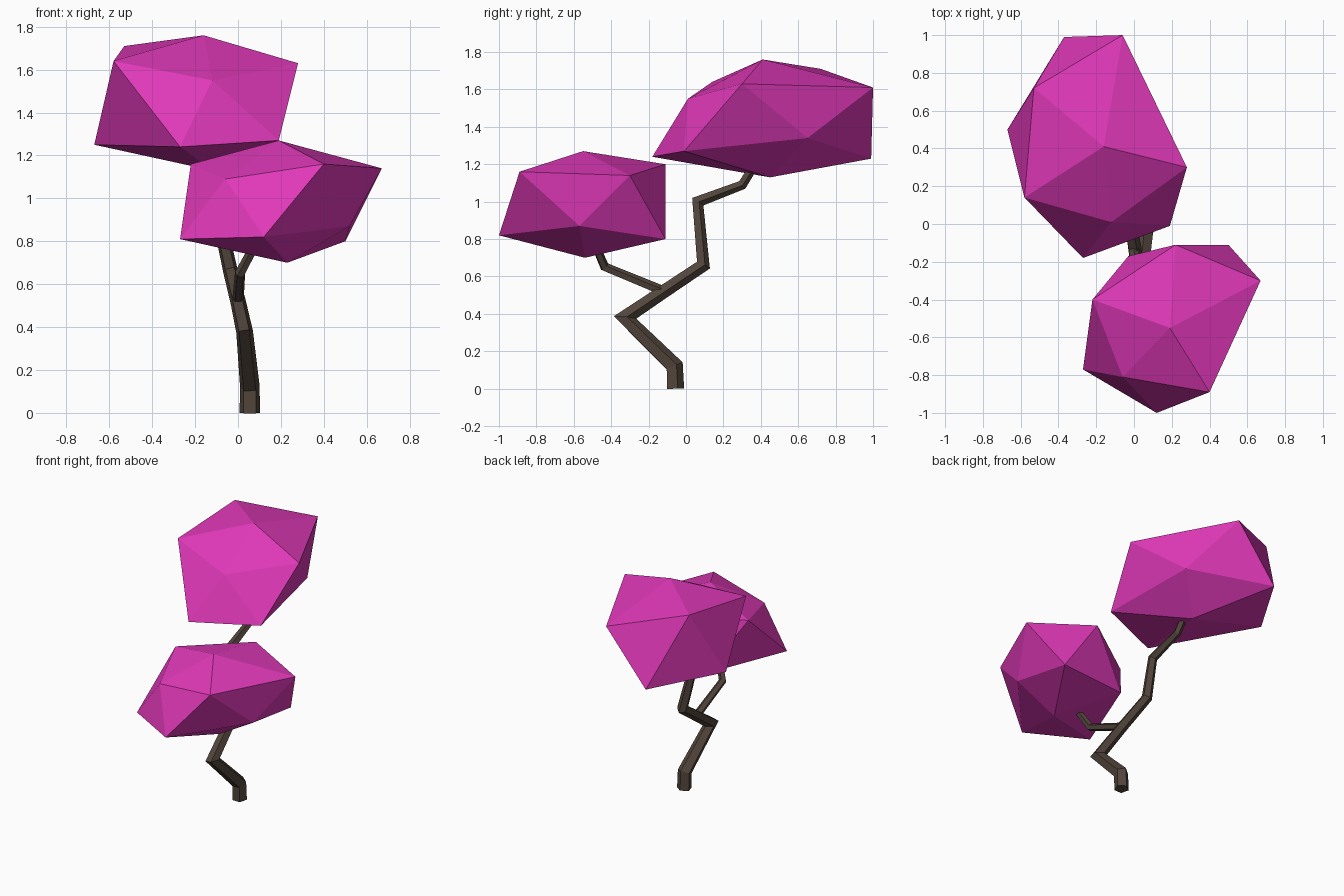
import bpy, bmesh, math
from mathutils import Vector

if "Cube" in bpy.data.objects:
    bpy.data.objects.remove(bpy.data.objects["Cube"])


def material(name, rgb):
    m = bpy.data.materials.new(name)
    m.diffuse_color = (*rgb, 1)
    m.use_nodes = True
    m.node_tree.nodes["Principled BSDF"].inputs["Base Color"].default_value = m.diffuse_color
    return m


def finish(name, bm, mat):
    bmesh.ops.recalc_face_normals(bm, faces=bm.faces)
    me = bpy.data.meshes.new(name)
    bm.to_mesh(me)
    bm.free()
    me.materials.append(mat)
    ob = bpy.data.objects.new(name, me)
    bpy.context.collection.objects.link(ob)


def limb(name, path, radii, mat, sides=5):
    """Faceted tube with mitred joints, tapering along the path."""
    pts = [Vector(p) for p in path]
    dirs = [(b - a).normalized() for a, b in zip(pts, pts[1:])]
    bm = bmesh.new()
    side = Vector((1, 0, 0))
    side = (side - dirs[0] * side.dot(dirs[0])).normalized()
    up = dirs[0].cross(side)
    angles = [math.tau * (k + 0.25) / sides for k in range(sides)]
    offs = [side * math.cos(a) + up * math.sin(a) for a in angles]
    rings = []
    for i, p in enumerate(pts):
        if i:
            d = dirs[i - 1]
            n = (d + dirs[min(i, len(dirs) - 1)]).normalized()
            offs = [o - d * (o.dot(n) / d.dot(n)) for o in offs]
        rings.append([bm.verts.new(p + o * radii[i]) for o in offs])
    for a, b in zip(rings, rings[1:]):
        for k in range(sides):
            j = (k + 1) % sides
            bm.faces.new((a[k], a[j], b[j], b[k]))
    bm.faces.new(rings[0])
    bm.faces.new(rings[-1])
    finish(name, bm, mat)


def foliage(name, corners, mat):
    """Twelve-cornered faceted clump (stretched icosahedron)."""
    bm = bmesh.new()
    for c in corners:
        bm.verts.new(c)
    bmesh.ops.convex_hull(bm, input=bm.verts)
    finish(name, bm, mat)


bark = material("bark", (0.085, 0.06, 0.045))
pink = material("blossom", (0.74, 0.04, 0.48))

# Trunk running on into the rear branch
limb("trunk", [(0.055, -0.06, 0), (0.055, -0.065, 0.12), (0.03, -0.33, 0.38),
               (0.0, -0.12, 0.52), (-0.035, 0.09, 0.66), (-0.11, 0.06, 1.0),
               (-0.12, 0.30, 1.09), (-0.13, 0.38, 1.22)],
     [0.05, 0.048, 0.041, 0.038, 0.036, 0.031, 0.026, 0.024], bark)

# Forward branch
limb("front_branch", [(0.0, -0.12, 0.52), (0.01, -0.435, 0.65), (0.09, -0.50, 0.80)],
     [0.028, 0.025, 0.022], bark)

# Foliage clumps: top, upper ring, lower ring, bottom
foliage("upper_foliage", [
    (-0.16, 0.41, 1.76),
    (-0.53, 0.72, 1.71), (-0.58, 0.14, 1.64), (-0.12, 0.01, 1.55),
    (0.28, 0.30, 1.63), (-0.06, 1.0, 1.61),
    (-0.67, 0.50, 1.25), (-0.27, -0.18, 1.24), (0.19, -0.01, 1.27),
    (0.10, 0.65, 1.34), (-0.37, 0.99, 1.23),
    (-0.12, 0.45, 1.13)], pink)
foliage("lower_foliage", [
    (0.19, -0.55, 1.27),
    (-0.22, -0.40, 1.16), (-0.06, -0.81, 1.09), (0.40, -0.89, 1.16),
    (0.67, -0.30, 1.14), (0.22, -0.11, 1.20),
    (-0.27, -0.77, 0.81), (0.12, -1.0, 0.82), (0.52, -0.57, 0.87),
    (0.50, -0.11, 0.80), (-0.03, -0.17, 0.81),
    (0.23, -0.54, 0.70)], pink)
